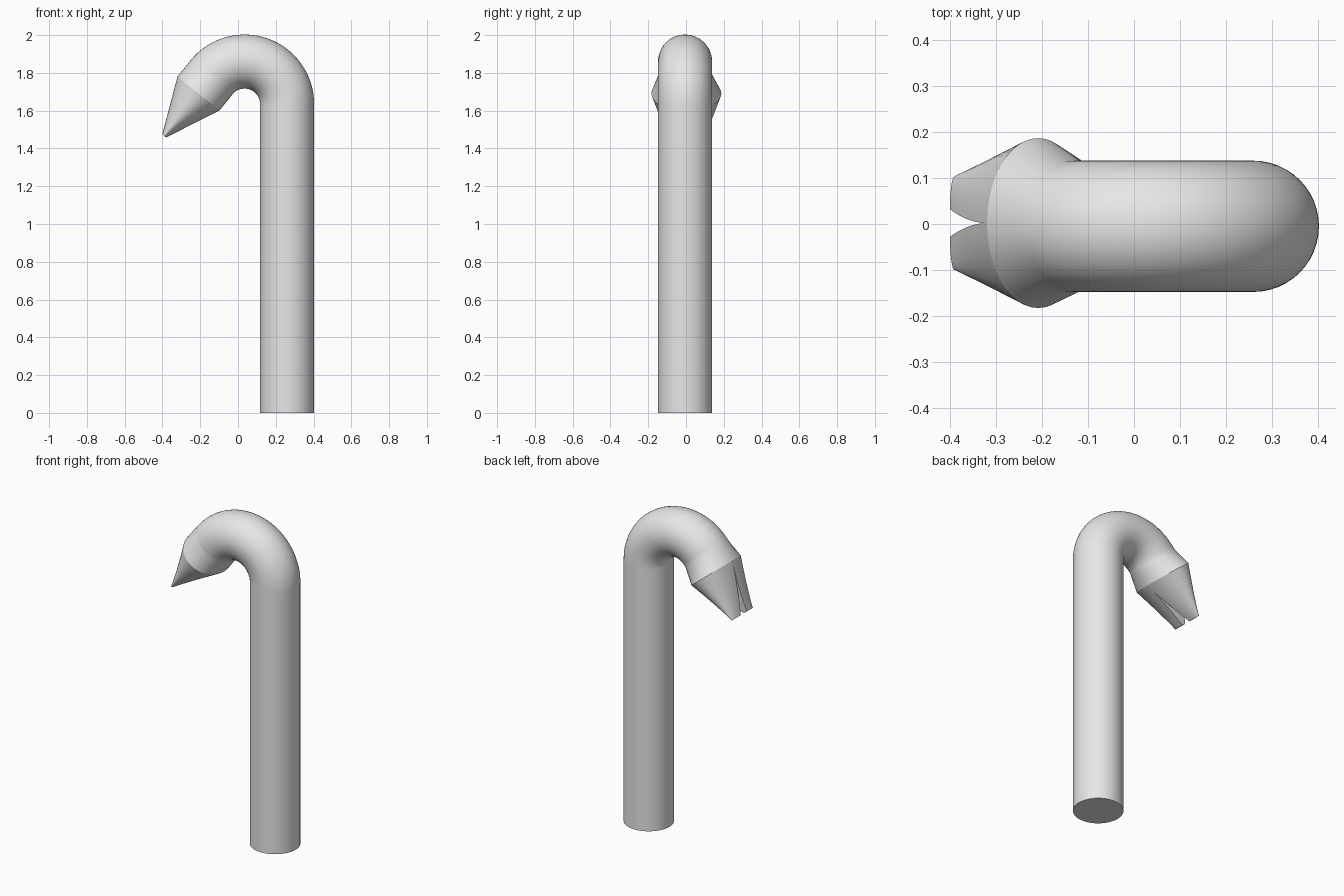
import bpy, bmesh
from math import sin, cos, pi, radians
from mathutils import Vector

cube = bpy.data.objects.get("Cube")
if cube:
    bpy.data.objects.remove(cube, do_unlink=True)

# Single plain grey
grey = bpy.data.materials.new("plain_grey")
grey.use_nodes = True
grey.diffuse_color = (0.8, 0.8, 0.8, 1)
grey.node_tree.nodes["Principled BSDF"].inputs["Base Color"].default_value = (0.8, 0.8, 0.8, 1)

RADIUS = 0.143
SHAFT_X, SHAFT_Y, SEAM_Z = 0.26, -0.005, 1.59
BEND_R = 0.225
BEND = Vector((SHAFT_X - BEND_R, SHAFT_Y, 1.635))
SIDES = 48
BEND_ANGLE = radians(141)     # sweep from vertical shaft to the claw axis
NECK_LENGTH, HEAD_LENGTH = 0.11, 0.289
HEAD_Y, HEAD_WIDTH = 0.002, 0.185
Y = Vector((0, 1, 0))


def loft(name, rings, caps=True):
    """Skin a series of closed rings with quads."""
    bm = bmesh.new()
    loops = [[bm.verts.new(p) for p in ring] for ring in rings]
    for a, b in zip(loops, loops[1:]):
        for i in range(len(a)):
            j = (i + 1) % len(a)
            bm.faces.new((a[i], a[j], b[j], b[i]))
    if caps:
        bm.faces.new(loops[0])
        bm.faces.new(loops[-1])
    bmesh.ops.recalc_face_normals(bm, faces=bm.faces)
    mesh = bpy.data.meshes.new(name)
    bm.to_mesh(mesh)
    bm.free()
    mesh.materials.append(grey)
    obj = bpy.data.objects.new(name, mesh)
    bpy.context.collection.objects.link(obj)
    bpy.ops.object.select_all(action='DESELECT')
    obj.select_set(True)
    bpy.context.view_layer.objects.active = obj
    bpy.ops.object.shade_smooth_by_angle(angle=radians(35))
    return obj


def ellipse(centre, across, ru, rv):
    """Ring with radius ru along 'across' and rv along y."""
    steps = [2 * pi * i / SIDES for i in range(SIDES)]
    return [centre + across * ru * cos(a) + Y * rv * sin(a) for a in steps]


# Straight shaft
X = Vector((1, 0, 0))
loft("shaft", [ellipse(Vector((SHAFT_X, SHAFT_Y, z)), X, RADIUS, RADIUS) for z in (0, SEAM_Z)])

# Bent hook, ending in a neck that widens sideways
rings = [ellipse(Vector((SHAFT_X, SHAFT_Y, SEAM_Z)), X, RADIUS, RADIUS)]
for i in range(33):
    a = BEND_ANGLE * i / 32
    across = Vector((cos(a), 0, sin(a)))
    end = BEND + across * BEND_R
    rings.append(ellipse(end, across, RADIUS, RADIUS))
axis = Vector((-sin(BEND_ANGLE), 0, cos(BEND_ANGLE)))
base = end + axis * NECK_LENGTH
base.y = HEAD_Y
rings.append(ellipse(base, across, RADIUS, HEAD_WIDTH))
loft("hook", rings, caps=False)


# Pair of claws: half ellipses tapering to thin tips, parted by a narrowing slot
def claw(name, side):
    sections = []
    for k in range(9):
        t = k / 8
        thick = RADIUS + (0.013 - RADIUS) * t
        outer = HEAD_WIDTH + (0.102 - HEAD_WIDTH) * t
        gap = 0.03 * t ** 2
        centre = base + axis * HEAD_LENGTH * t
        ring = []
        for i in range(25):
            a = pi * (i / 24 - 0.5)
            ring.append(centre + across * thick * sin(a)
                        + Y * side * (gap + (outer - gap) * cos(a)))
        sections.append(ring)
    loft(name, sections)


claw("claw_back", 1)
claw("claw_front", -1)
